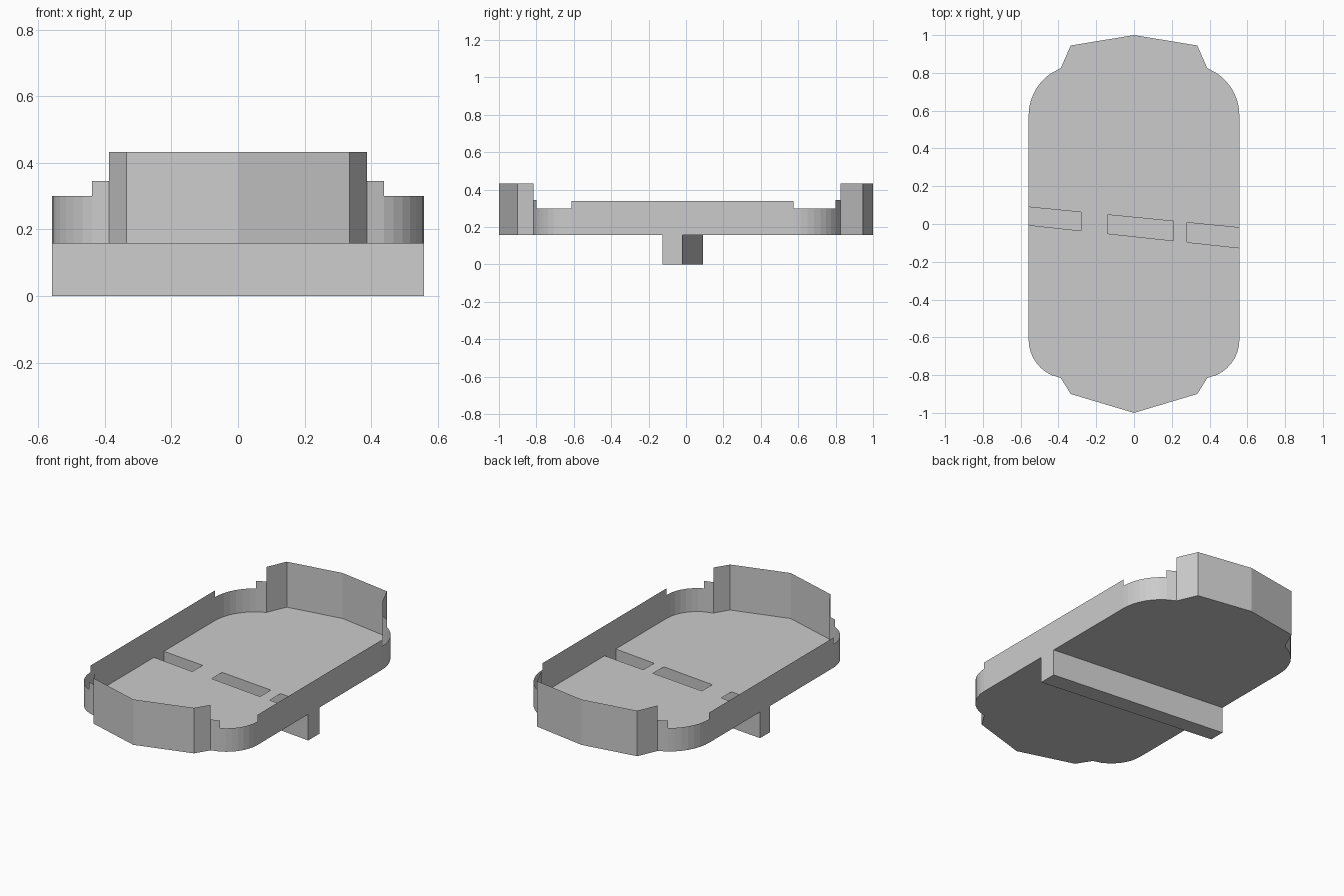
import bpy
from math import cos, sin, acos

if "Cube" in bpy.data.objects:
    bpy.data.objects.remove(bpy.data.objects["Cube"])

W, FLOOR = 0.558, 0.158
SIDE_H, CORNER_H, STEP_H, END_H = 0.34, 0.30, 0.345, 0.433


def make(name, faces):
    """Build an object from faces given as lists of 3D points."""
    index, verts, polys = {}, [], []
    for face in faces:
        poly = []
        for p in face:
            key = tuple(round(c, 5) for c in p)
            if key not in index:
                index[key] = len(verts)
                verts.append(key)
            poly.append(index[key])
        polys.append(poly)
    mesh = bpy.data.meshes.new(name)
    mesh.from_pydata(verts, [], polys)
    mesh.update()
    obj = bpy.data.objects.new(name, mesh)
    bpy.context.collection.objects.link(obj)
    return obj


def quarter(sign, start, end_y, shoulder_y):
    """Right half of one end: rounded corner, step, angled end wall."""
    dx, dy = W - 0.388, end_y - start
    r = (dx * dx + dy * dy) / (2 * dx)
    a_step = acos((0.438 - W + r) / r)
    a_end = acos((r - dx) / r)
    angles = [a_step * i / 7 for i in range(8)] + [a_end]
    pts = [(W - r + r * cos(a), sign * (start + r * sin(a))) for a in angles]
    pts += [(0.335, sign * shoulder_y), (0, sign * 1.0)]
    return pts, [CORNER_H] * 7 + [STEP_H, END_H, END_H]


def mirrored(pts):
    return [(-x, y) for x, y in reversed(pts)]


def at(p, z):
    return (p[0], p[1], z)


def wall(p, q, z0, z1):
    return [at(p, z0), at(q, z0), at(q, z1), at(p, z1)]


def keel_back(x):
    return (x, 0.035 - 0.098 * x)


def keel_front(x):
    return (x, -0.066 - 0.108 * x)


back, heights = quarter(1, 0.575, 0.825, 0.945)
front, _ = quarter(-1, 0.612, 0.815, 0.90)

# Thin upright rim, mirrored left to right
rim = []
for pts in (back, front):
    for p, q, h in zip(pts, pts[1:], heights):
        rim.append(wall(p, q, FLOOR, h))
        rim.append(wall((-q[0], q[1]), (-p[0], p[1]), FLOOR, h))
for s in (1, -1):
    rim.append(wall((s * W, front[0][1]), (s * W, back[0][1]), FLOOR, SIDE_H))
make("tray_rim", rim)

# Floor: two halves plus two bridges, leaving three slots into the keel
back_half = [keel_back(W)] + back + mirrored(back)[1:] + [keel_back(-W)]
front_half = [keel_front(W)] + front + mirrored(front)[1:] + [keel_front(-W)]
floor = [[at(p, FLOOR) for p in back_half],
         [at(p, FLOOR) for p in reversed(front_half)]]
for x0, x1 in ((-0.28, -0.14), (0.21, 0.28)):
    loop = [keel_front(x0), keel_front(x1), keel_back(x1), keel_back(x0)]
    floor.append([at(p, FLOOR) for p in loop])
make("tray_floor", floor)

# Hollow skewed keel under the floor
ring = [keel_front(-W), keel_front(W), keel_back(W), keel_back(-W)]
keel = [wall(p, q, 0, FLOOR) for p, q in zip(ring, ring[1:] + ring[:1])]
keel.append([at(p, 0) for p in reversed(ring)])
make("keel_channel", keel)
